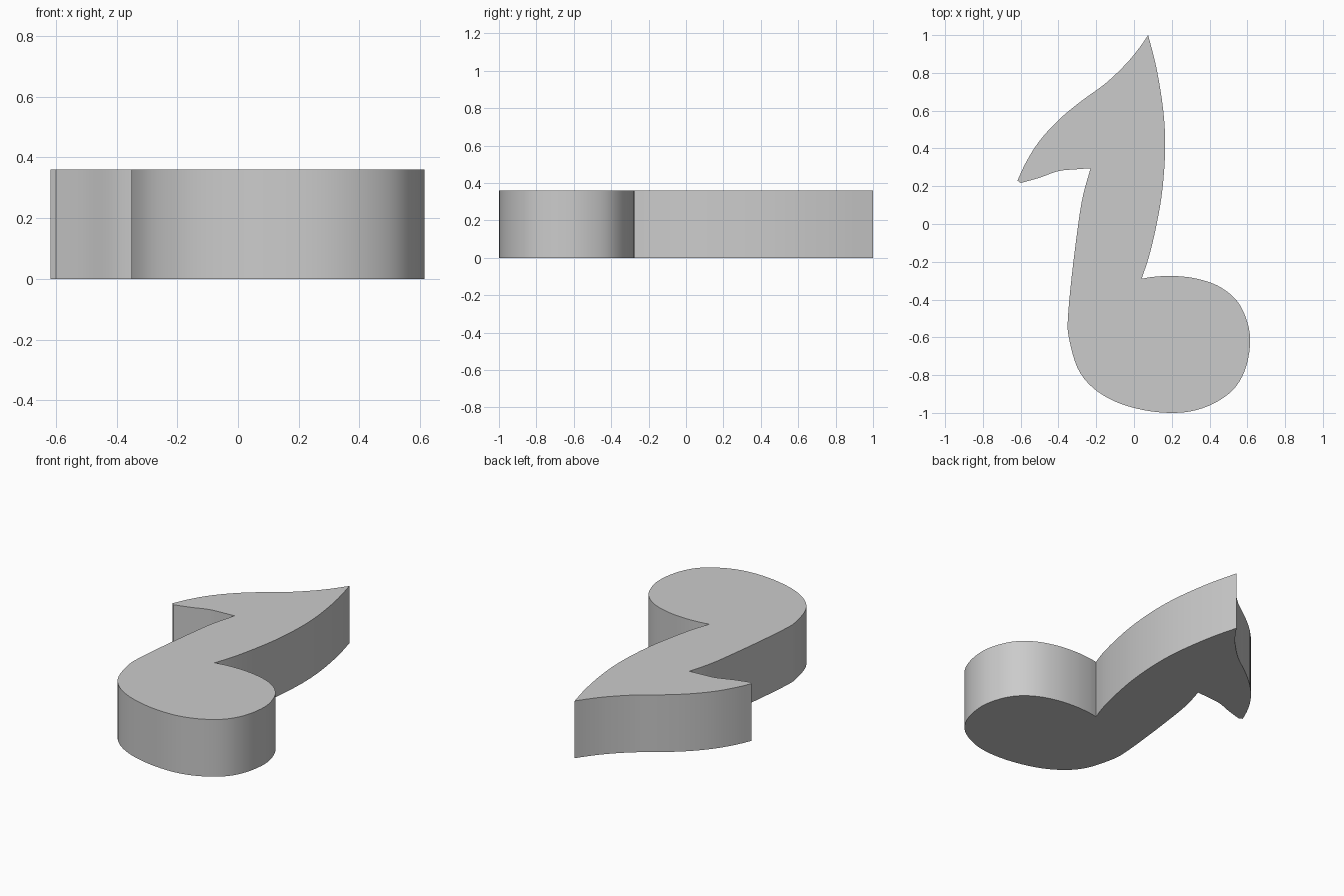
import bpy
import bmesh
import math
from mathutils import Vector

cube = bpy.data.objects.get("Cube")
if cube:
    bpy.data.objects.remove(cube, do_unlink=True)

HEIGHT = 0.36
STEPS = 4

# Outline as smooth runs, each ending at a sharp corner
tip, neck, notch = (0.075, 1), (0.04, -0.29), (-0.23, 0.295)
flag_low, flag_end = (-0.6, 0.217), (-0.617, 0.23)
stem_right = [tip, (0.12, 0.82), (0.155, 0.6), (0.165, 0.4), (0.15, 0.18),
              (0.12, 0), (0.08, -0.17), neck]
head_and_stem_left = [
    neck, (0.1, -0.28), (0.2, -0.275), (0.32, -0.287), (0.44, -0.325),
    (0.535, -0.395), (0.59, -0.49), (0.615, -0.61), (0.595, -0.75),
    (0.54, -0.86), (0.45, -0.935), (0.33, -0.985), (0.2, -1),
    (0.05, -0.985), (-0.1, -0.94), (-0.22, -0.865), (-0.3, -0.76),
    (-0.345, -0.6), (-0.35, -0.5), (-0.33, -0.28), (-0.295, 0),
    (-0.27, 0.15), notch]
flag_under = [notch, (-0.3, 0.29), (-0.4, 0.28), (-0.5, 0.245), flag_low]
flag_over = [flag_end, (-0.57, 0.33), (-0.5, 0.44), (-0.4, 0.55),
             (-0.28, 0.65), (-0.15, 0.745), (-0.04, 0.85), (0.03, 0.935), tip]


def smooth_run(points):
    """Catmull-Rom curve through the points, without the last point."""
    p = [Vector(q) for q in points]
    p = [2 * p[0] - p[1]] + p + [2 * p[-1] - p[-2]]
    out = []
    for a, b, c, d in zip(p, p[1:], p[2:], p[3:]):
        for i in range(STEPS):
            t = i / STEPS
            out.append(0.5 * (2 * b + (c - a) * t
                              + (2 * a - 5 * b + 4 * c - d) * t ** 2
                              + (3 * b - a - 3 * c + d) * t ** 3))
    return out


outline = (smooth_run(stem_right) + smooth_run(head_and_stem_left)
           + smooth_run(flag_under) + [Vector(flag_low)] + smooth_run(flag_over))

# Solid slab pulled up from the outline
bm = bmesh.new()
base = bm.faces.new([bm.verts.new((v.x, v.y, 0)) for v in outline])
grown = bmesh.ops.extrude_face_region(bm, geom=[base], use_keep_orig=True)
top = [g for g in grown["geom"] if isinstance(g, bmesh.types.BMVert)]
bmesh.ops.translate(bm, verts=top, vec=(0, 0, HEIGHT))
bmesh.ops.recalc_face_normals(bm, faces=bm.faces)
mesh = bpy.data.meshes.new("note_slab")
bm.to_mesh(mesh)
bm.free()
slab = bpy.data.objects.new("note_slab", mesh)
bpy.context.collection.objects.link(slab)

# Plain grey
grey = bpy.data.materials.new("plain_grey")
grey.use_nodes = True
color = (0.6, 0.6, 0.6, 1)
grey.diffuse_color = color
grey.node_tree.nodes["Principled BSDF"].inputs["Base Color"].default_value = color
mesh.materials.append(grey)

# Smooth sides with crisp rims and corners
bpy.ops.object.select_all(action="DESELECT")
slab.select_set(True)
bpy.context.view_layer.objects.active = slab
bpy.ops.object.shade_smooth_by_angle(angle=math.radians(30))
